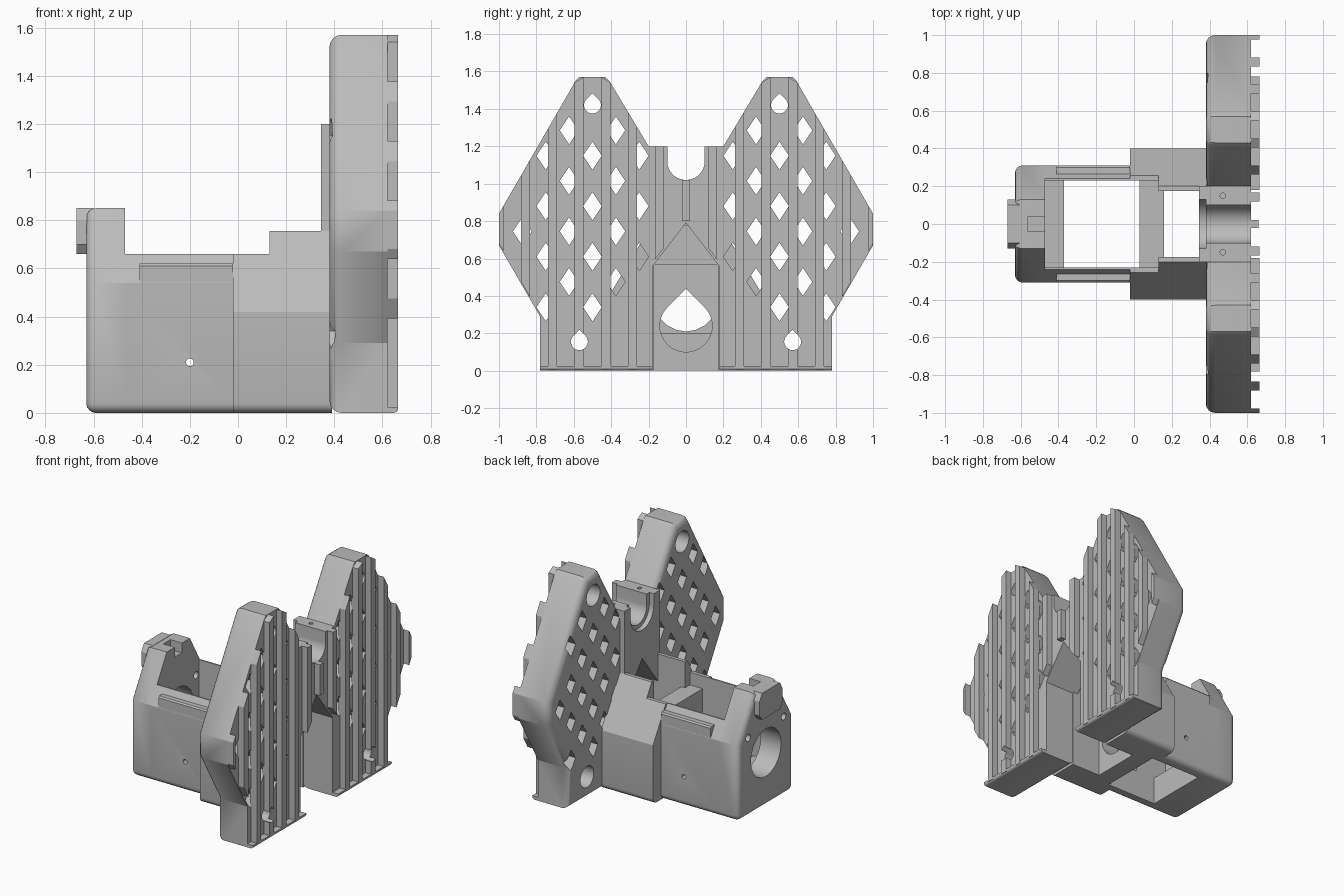
import bpy, bmesh, math

if "Cube" in bpy.data.objects:
    bpy.data.objects.remove(bpy.data.objects["Cube"])

grey = bpy.data.materials.new("plain grey")
grey.use_nodes = True
grey.diffuse_color = (0.5, 0.5, 0.5, 1)
grey.node_tree.nodes["Principled BSDF"].inputs["Base Color"].default_value = (0.5, 0.5, 0.5, 1)


def add_prism(bm, pts, x0, x1):
    """Extrude a (y, z) outline along x."""
    face = bm.faces.new([bm.verts.new((x0, y, z)) for y, z in pts])
    ext = bmesh.ops.extrude_face_region(bm, geom=[face])["geom"]
    for v in ext:
        if isinstance(v, bmesh.types.BMVert):
            v.co.x = x1


def make(name, solids, rounded=None, radius=0.04):
    """Object from (outline, x0, x1) solids; edges passing the rule are rounded."""
    bm = bmesh.new()
    for s in solids:
        add_prism(bm, *s)
    bmesh.ops.recalc_face_normals(bm, faces=bm.faces)
    if rounded:
        edges = [e for e in bm.edges if rounded(*[v.co for v in e.verts])]
        bmesh.ops.bevel(bm, geom=edges, offset=radius, segments=4, profile=0.5,
                        affect='EDGES', clamp_overlap=True)
    me = bpy.data.meshes.new(name)
    bm.to_mesh(me)
    bm.free()
    me.materials.append(grey)
    ob = bpy.data.objects.new(name, me)
    bpy.context.collection.objects.link(ob)
    return ob


def cut(ob, *solids):
    """Subtract each group of solids, or a ready cutter object, from ob."""
    for s in solids:
        tool = s if isinstance(s, bpy.types.Object) else make("cutter", s)
        tool.hide_render = True
        mod = ob.modifiers.new("cut", 'BOOLEAN')
        mod.object, mod.operation, mod.solver = tool, 'DIFFERENCE', 'EXACT'
        bpy.context.view_layer.update()
        new = bpy.data.meshes.new_from_object(
            ob.evaluated_get(bpy.context.evaluated_depsgraph_get()))
        ob.modifiers.clear()
        ob.data = new
        bpy.data.objects.remove(tool)


def rod(x, y, z, r, depth, rot):
    bpy.ops.mesh.primitive_cylinder_add(vertices=20, radius=r, depth=depth,
                                        location=(x, y, z), rotation=rot)
    return bpy.context.object


def rect(y0, y1, z0, z1):
    return [(y0, z0), (y1, z0), (y1, z1), (y0, z1)]


def mirror(half):
    return half + [(-y, z) for y, z in reversed(half)]


def flip(pts, side):
    return [(y * side, z) for y, z in pts]


def circle(y, z, r, n=32):
    return [(y + r * math.cos(2 * math.pi * i / n), z + r * math.sin(2 * math.pi * i / n))
            for i in range(n)]


def teardrop(y, z, r, n=24):
    arc = [math.radians(135 + 270 * i / n) for i in range(n + 1)]
    return [(y, z + r * 1.41)] + [(y + r * math.cos(a), z + r * math.sin(a)) for a in arc]


def lerp(table, y):
    for (a, za), (b, zb) in zip(table, table[1:]):
        if y <= b:
            return za + (zb - za) * max(0, y - a) / (b - a)
    return table[-1][1]


# Wing outlines
TOP = [(0.2, 1.2), (0.41, 1.55), (0.43, 1.57), (0.57, 1.57), (0.59, 1.55), (1.0, 0.84)]
WING = [(0.18, 0), (0.78, 0), (0.78, 0.29), (1.0, 0.67)] + TOP[::-1] + [(0.18, 1.17)]


def top(y):
    return 1.02 if y < 0.05 else lerp(TOP, y)


def bottom(y):
    if y < 0.18:
        return 0.8 - 1.3 * y
    return 0.0 if y < 0.78 else 0.29 + (y - 0.78) * 1.73


# Diamond lattice, kept inside the wing margin
diamonds = []
for col in range(2, 8):
    y = col * 0.125
    for row in range(2, 11):
        z = 0.07 + row * 0.135
        if (row + col) % 2:
            continue
        if z + 0.1 > top(y) or z - 0.09 < bottom(y) or z < 0.3:
            continue
        if y < 0.4 and z < 0.45:
            continue
        if math.hypot(y - 0.5, z - 1.43) < 0.14 or math.hypot(y - 0.57, z - 0.155) < 0.14:
            continue
        diamonds.append([(y - 0.05, z), (y, z - 0.075), (y + 0.05, z), (y, z + 0.075)])

SCREWS = [(0.5, 1.42), (0.57, 0.155)]


def rim(a, b):
    return a.x < 0.39 and b.x < 0.39 and not (abs(a.y) < 0.19 and abs(b.y) < 0.19)


for side, label in ((1, "back"), (-1, "front")):
    wing = make(label + "_wing", [(flip(WING, side), 0.38, 0.62)], rim, 0.05)
    cut(wing, [(flip(d, side), 0.3, 0.7) for d in diamonds],
        [(flip(teardrop(y, z, 0.045), side), 0.3, 0.7) for y, z in SCREWS],
        [(flip(circle(y, z, 0.075), side), 0.3, 0.5) for y, z in SCREWS])
    # Vertical ribs and bottom lip
    ribs = []
    for k in range(1, 8):
        a, b = k / 7 - 0.024, min(k / 7 + 0.024, 1.0)
        ribs.append((flip([(a, bottom(a) + 0.01), (b, bottom(b) + 0.01),
                           (b, top(b)), (a, top(a))], side), 0.61, 0.665))
    rib_ob = make(label + "_ribs", ribs)
    cut(rib_ob, [(flip(teardrop(y, z, 0.045), side), 0.3, 0.7) for y, z in SCREWS])
    make(label + "_lip", [(flip(rect(0.18, 0.78, 0, 0.025), side), 0.61, 0.665)],
         lambda a, b: a.x > 0.66 and b.x > 0.66 and a.z < 0.01 and b.z < 0.01, 0.02)

make("middle_rib", [(rect(-0.022, 0.022, 0.8, 1.02), 0.61, 0.66)])


# Cradle bridging the wings, with a round notch and a wider seat behind
def cradle(r):
    arc = [(r * math.cos(i * math.pi / 32), 1.12 - r * math.sin(i * math.pi / 32))
           for i in range(16)]
    half = [(0.2, 0.53), (0.2, 1.2), (r, 1.2)] + arc
    return [(0, 0.79)] + half + [(0, 1.12 - r)] + [(-y, z) for y, z in reversed(half)]


bridge = make("cradle", [(cradle(0.1), 0.38, 0.62)])
cut(bridge, *[rod(0.47, s * 0.15, 1.2, 0.014, 0.2, (0, 0, 0)) for s in (1, -1)])
make("cradle_seat", [(cradle(0.13), 0.345, 0.38)])


# Housing body
def floor_edge(a, b):
    return a.z < 0.01 and b.z < 0.01 and abs(a.y - b.y) < 0.01


def end_edge(a, b):
    return (a.x < -0.62 and b.x < -0.62) or floor_edge(a, b)


ACROSS = (0, math.pi / 2, 0)
ALONG = (math.pi / 2, 0, 0)

end_wall = make("end_wall", [(mirror([(0.31, 0), (0.31, 0.54), (0.13, 0.85)]), -0.63, -0.47)],
                end_edge)
cut(end_wall, rod(-0.55, 0, 0.38, 0.17, 0.4, ACROSS),
    [(rect(-0.04, 0.04, 0.78, 0.9), -0.56, -0.4)],
    *[rod(-0.55, s * 0.2, 0.56, 0.025, 0.4, ACROSS) for s in (1, -1)])
make("end_tongue", [(mirror([(0.1, 0.66), (0.13, 0.7), (0.13, 0.8), (0.1, 0.85)]),
                     -0.67, -0.6)])

housing = make("housing", [(mirror([(0.31, 0), (0.31, 0.54), (0.24, 0.66)]), -0.47, -0.02)],
               floor_edge)
cut(housing, [(rect(-0.23, 0.23, -0.1, 0.9), -0.37, 0.1)],
    [(rect(-0.23, 0.23, 0.2, 0.9), -0.6, -0.3)], rod(-0.2, 0, 0.21, 0.016, 1, ALONG))

for s in (1, -1):
    make("side_rail", [(flip([(0.26, 0.5), (0.309, 0.5), (0.309, 0.61), (0.3, 0.62),
                              (0.265, 0.62)], s), -0.41, -0.02)])

DROP = [(teardrop(0, 0.24, 0.14), -0.1, 0.5)]
low = make("low_shoulder", [(mirror([(0.4, 0), (0.4, 0.42), (0.257, 0.66)]), -0.02, 0.13)],
           floor_edge)
cut(low, [(rect(-0.23, 0.23, -0.1, 0.9), -0.1, 0.03)],
    [(rect(-0.23, 0.23, 0.57, 0.9), -0.1, 0.2)], DROP)
high = make("high_shoulder", [(mirror([(0.4, 0), (0.4, 0.42), (0.2, 0.755)]), 0.13, 0.39)],
            floor_edge)
cut(high, [(rect(-0.175, 0.175, -0.1, 0.9), 0.16, 0.5)],
    [(rect(-0.175, 0.175, 0.57, 0.9), 0.0, 0.5)], DROP)

# Smooth the rounded areas and keep crisp edges
bpy.ops.object.select_all(action='DESELECT')
for ob in bpy.context.collection.objects:
    if ob.type == 'MESH' and ob.data.materials and ob.data.materials[0] == grey:
        ob.select_set(True)
        bpy.context.view_layer.objects.active = ob
bpy.ops.object.shade_smooth_by_angle(angle=math.radians(30))
